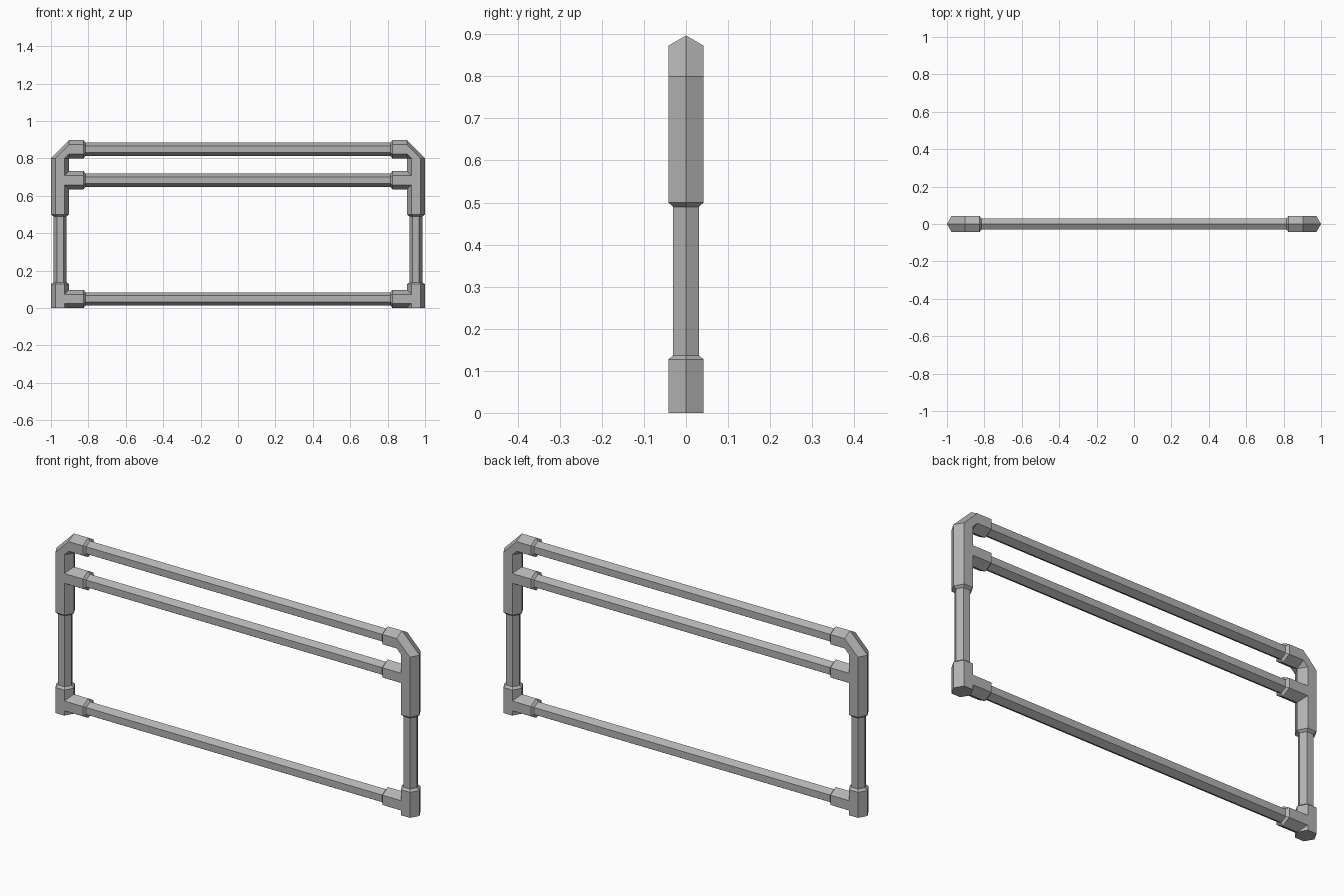
import bpy, bmesh
from math import cos, sin, pi
from mathutils import Vector

if "Cube" in bpy.data.objects:
    bpy.data.objects.remove(bpy.data.objects["Cube"])

metal = bpy.data.materials.new("grey_metal")
metal.use_nodes = True
grey = (0.45, 0.45, 0.45, 1)
metal.diffuse_color = grey
metal.node_tree.nodes["Principled BSDF"].inputs["Base Color"].default_value = grey

R_FIT, R_TUBE = 0.0485, 0.035     # hexagon corner radii
POST_X = 1 - R_FIT
BEVEL = 0.01
TOP_Z, MID_Z, LOW_Z = 0.8485, 0.683, R_FIT
SLEEVE_END = 0.825
FLAT_EDGE = POST_X - R_FIT / 2    # where a tee branch meets the post
X, Y, Z = Vector((1, 0, 0)), Vector((0, 1, 0)), Vector((0, 0, 1))


def sweep(name, rings):
    """Join hexagon rings, each (x, z, outward direction, radius)."""
    bm = bmesh.new()
    loops = []
    for x, z, out, r in rings:
        centre = Vector((x, 0, z))
        loops.append([bm.verts.new(centre + r * (cos(i * pi / 3) * out + sin(i * pi / 3) * Y))
                      for i in range(6)])
    for a, b in zip(loops, loops[1:]):
        for i in range(6):
            j = (i + 1) % 6
            bm.faces.new((a[i], a[j], b[j], b[i]))
    bm.faces.new(loops[0])
    bm.faces.new(loops[-1])
    bmesh.ops.remove_doubles(bm, verts=bm.verts, dist=0.0005)
    bmesh.ops.recalc_face_normals(bm, faces=bm.faces)
    mesh = bpy.data.meshes.new(name)
    bm.to_mesh(mesh)
    bm.free()
    mesh.materials.append(metal)
    obj = bpy.data.objects.new(name, mesh)
    bpy.context.collection.objects.link(obj)


# Long horizontal rails
for name, z in (("top", TOP_Z), ("middle", MID_Z), ("bottom", LOW_Z)):
    sweep(name + "_rail", [(s * SLEEVE_END, z, Z, R_TUBE) for s in (-1, 1)])

for side, s in (("left", 1), ("right", -1)):
    px, out = s * POST_X, s * X
    # Thin upright between the fittings
    sweep(side + "_post", [(px, 0.12, out, R_TUBE), (px, 0.51, out, R_TUBE)])

    # Upper fitting: upright sleeve, chamfered corner, top sleeve
    sweep(side + "_elbow", [
        (px, 0.5 - BEVEL, out, R_TUBE),
        (px, 0.5, out, R_FIT),
        (px, TOP_Z - R_FIT, out, R_FIT),
        (px - s * R_FIT, TOP_Z, Z, R_FIT),
        (s * SLEEVE_END, TOP_Z, Z, R_FIT),
        (s * (SLEEVE_END - BEVEL), TOP_Z, Z, R_TUBE)])

    # Foot fitting
    sweep(side + "_foot", [(px, 0, out, R_FIT), (px, 0.127, out, R_FIT),
                           (px, 0.127 + BEVEL, out, R_TUBE)])

    # Branch sleeves for the middle and bottom rails
    for name, z in (("middle", MID_Z), ("bottom", LOW_Z)):
        sweep(f"{side}_{name}_branch", [
            (s * FLAT_EDGE, z, Z, R_FIT),
            (s * SLEEVE_END, z, Z, R_FIT),
            (s * (SLEEVE_END - BEVEL), z, Z, R_TUBE)])
